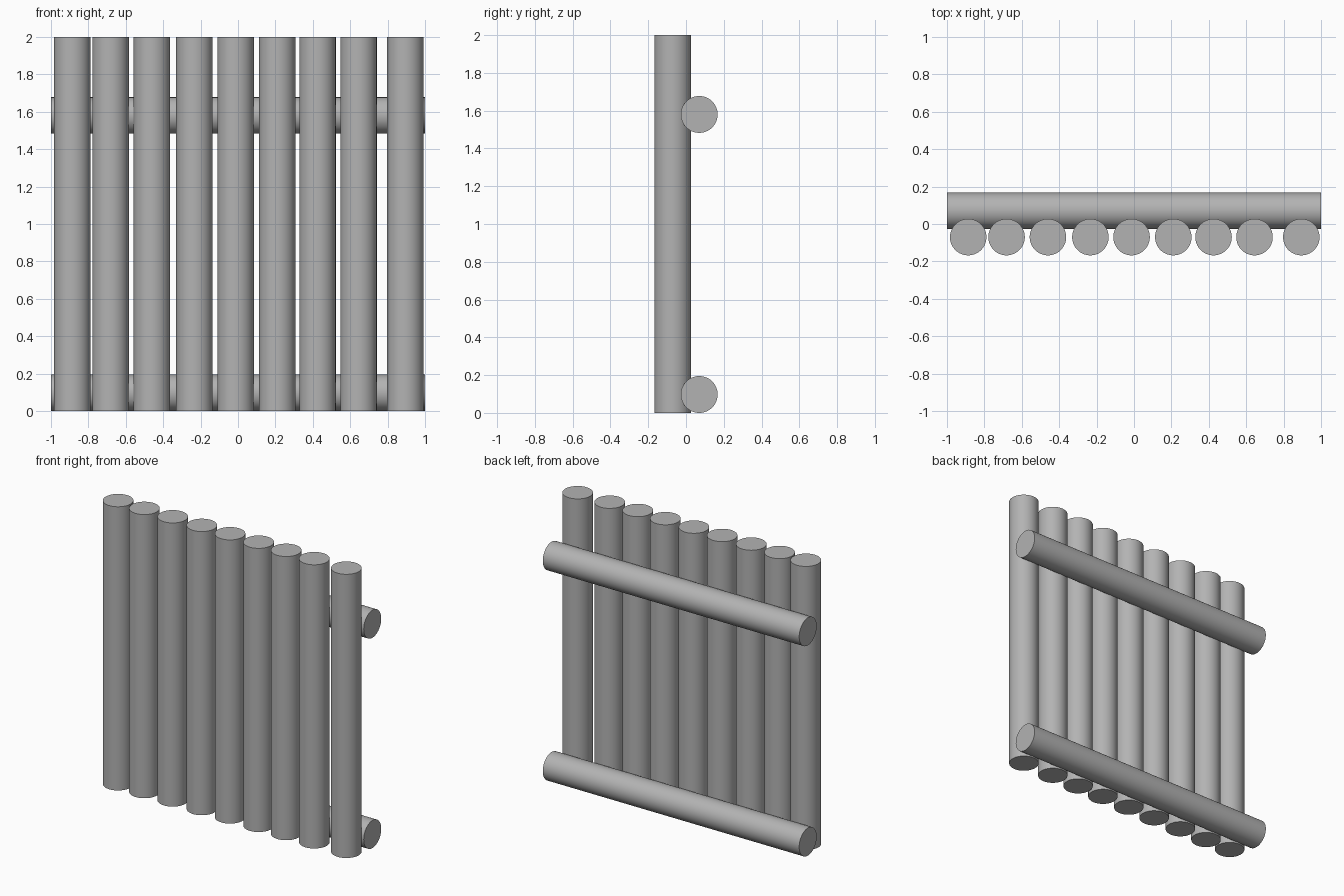
import bpy
from math import pi, radians

if "Cube" in bpy.data.objects:
    bpy.data.objects.remove(bpy.data.objects["Cube"])

R = 0.0975       # log radius
OFFSET = 0.07    # posts sit in front of, rails behind, the centre plane

# Mid-dark grey for all logs
grey = bpy.data.materials.new("log_grey")
grey.diffuse_color = (0.45, 0.45, 0.45, 1)
grey.use_nodes = True
grey.node_tree.nodes["Principled BSDF"].inputs["Base Color"].default_value = grey.diffuse_color


def log(name, location, rotation=(0, 0, 0)):
    bpy.ops.mesh.primitive_cylinder_add(vertices=64, radius=R, depth=2,
                                        location=location, rotation=rotation)
    ob = bpy.context.object
    ob.name = name
    ob.data.materials.append(grey)
    bpy.ops.object.shade_smooth_by_angle(angle=radians(30))
    return ob


# Upright logs, slightly unevenly spaced
post_x = [-0.886, -0.681, -0.46, -0.233, -0.013, 0.21, 0.425, 0.644, 0.894]
for i, x in enumerate(post_x, 1):
    log(f"upright_log_{i}", (x, -OFFSET, 1))

# Horizontal rails across the back
for name, z in (("lower_rail", R), ("upper_rail", 1.58)):
    log(name, (0, OFFSET, z), (0, pi / 2, 0))
